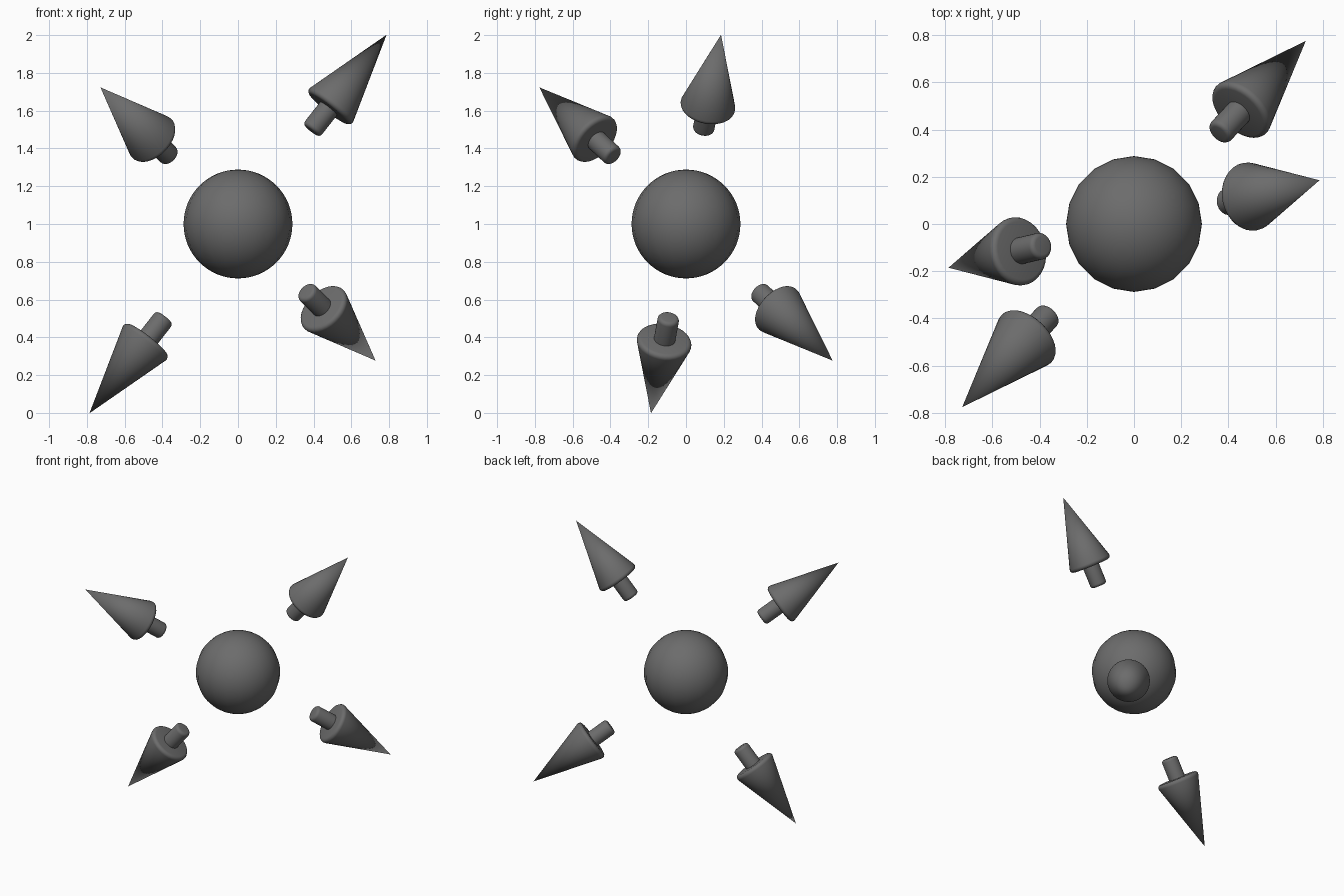
import bpy, bmesh, math
from mathutils import Vector, Matrix

if "Cube" in bpy.data.objects:
    bpy.data.objects.remove(bpy.data.objects["Cube"])

grey = bpy.data.materials.new("dark grey")
grey.diffuse_color = (0.15, 0.15, 0.15, 1)
grey.use_nodes = True
grey.node_tree.nodes["Principled BSDF"].inputs["Base Color"].default_value = grey.diffuse_color
CENTRE = Vector((0, 0, 1))


def finish(bm, name, angle):
    """Turn a bmesh into a smooth shaded, coloured object."""
    mesh = bpy.data.meshes.new(name)
    bmesh.ops.recalc_face_normals(bm, faces=bm.faces)
    bm.to_mesh(mesh)
    bm.free()
    mesh.materials.append(grey)
    obj = bpy.data.objects.new(name, mesh)
    bpy.context.collection.objects.link(obj)
    bpy.ops.object.select_all(action='DESELECT')
    obj.select_set(True)
    bpy.context.view_layer.objects.active = obj
    bpy.ops.object.shade_smooth_by_angle(angle=math.radians(angle))
    return obj


def lathe(name, profile, direction, steps=32):
    """Revolve (radius, distance) points about a ray from the centre."""
    bm = bmesh.new()
    verts = [bm.verts.new((r, 0, d)) for r, d in profile]
    edges = [bm.edges.new(pair) for pair in zip(verts, verts[1:])]
    bmesh.ops.spin(bm, geom=verts + edges, cent=(0, 0, 0), axis=(0, 0, 1),
                   angle=math.tau, steps=steps)
    bmesh.ops.remove_doubles(bm, verts=bm.verts, dist=0.0001)
    turn = Vector((0, 0, 1)).rotation_difference(direction).to_matrix().to_4x4()
    bm.transform(Matrix.Translation(CENTRE) @ turn)
    return finish(bm, name, 50)


def corner(r, d, size, end_angle):
    """Rounded outer corner, starting on the flat end facing the centre."""
    angles = [math.radians(end_angle * i / 4) for i in range(5)]
    return [(r - size + size * math.sin(a), d + size - size * math.cos(a))
            for a in angles]


# Central ball
bm = bmesh.new()
bmesh.ops.create_uvsphere(bm, u_segments=20, v_segments=32, radius=0.288,
                          matrix=Matrix.Translation(CENTRE))
finish(bm, "ball", 50)

# Arrow profiles: pointed head and short stem, both with rounded rims
TIP = 1.287
head = [(0, 0.784)] + corner(0.146, 0.784, 0.022, 106) + [(0, TIP)]
stem = [(0, 0.635)] + corner(0.057, 0.635, 0.02, 90) + [(0.057, 0.80), (0, 0.80)]

# Two opposite pairs of arrows pointing away from the ball
for label, ray in (("steep", (0.785, 0.185, 1.0)), ("shallow", (0.727, 0.775, -0.722))):
    for side, sign in (("right", 1), ("left", -1)):
        direction = (Vector(ray) * sign).normalized()
        lathe(f"{label}_{side}_arrow_head", head, direction)
        lathe(f"{label}_{side}_arrow_stem", stem, direction)
